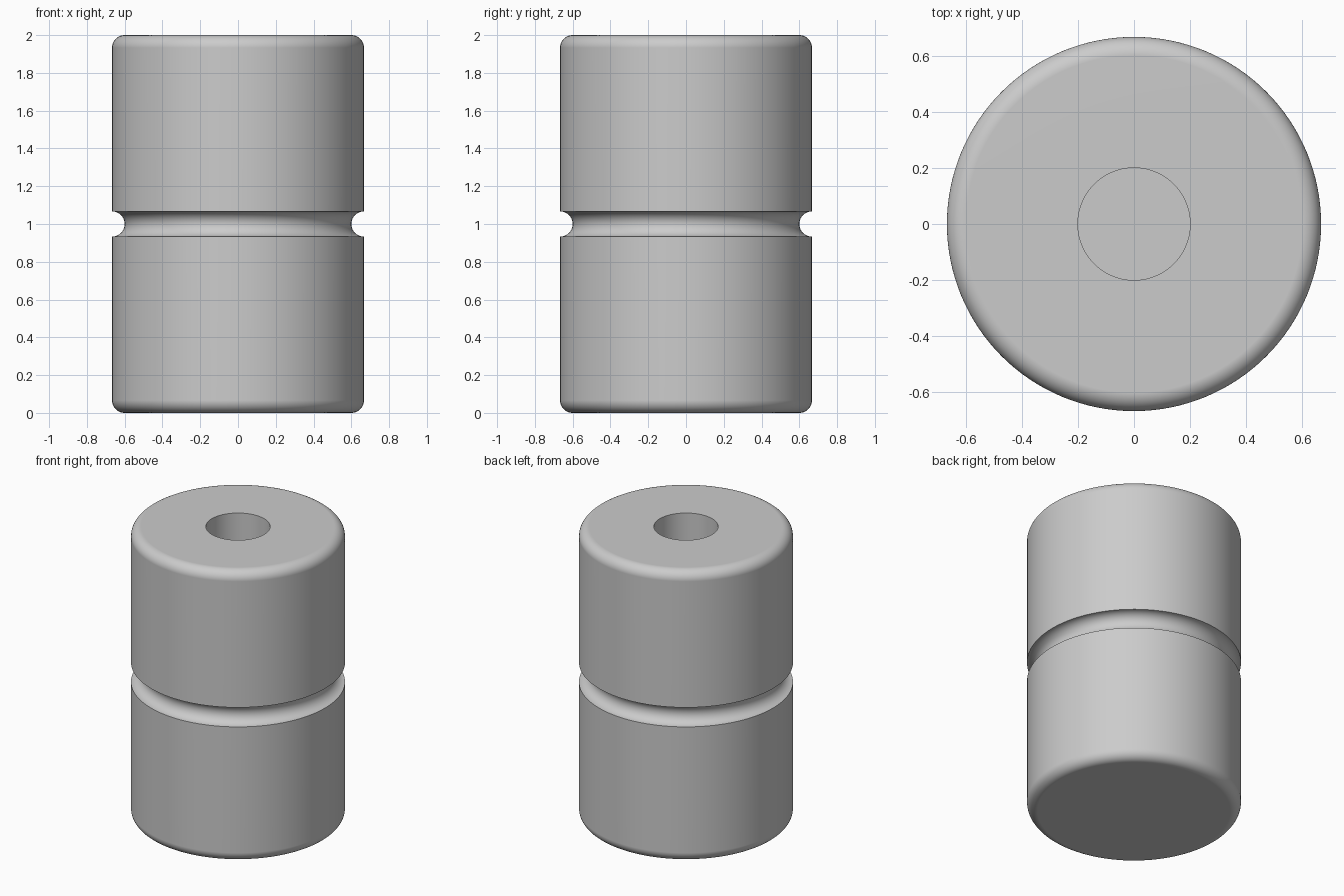
import bpy
import bmesh
from math import pi, sin, cos, radians

cube = bpy.data.objects.get("Cube")
if cube:
    bpy.data.objects.remove(cube, do_unlink=True)

HEIGHT, RADIUS = 2.0, 0.6667
FILLET = GROOVE = 0.0667
BORE_RADIUS, BORE_DEPTH = 0.2, 1.33
SEGMENTS = 128

grey = bpy.data.materials.new("light grey")
grey.use_nodes = True
colour = (0.6, 0.6, 0.6, 1)
grey.diffuse_color = colour
grey.node_tree.nodes["Principled BSDF"].inputs["Base Color"].default_value = colour


def arc(cx, cz, r, start, end, steps):
    """Points (radius, height) along an arc, angles in degrees."""
    angles = [radians(start + (end - start) * i / steps) for i in range(steps + 1)]
    return [(cx + r * cos(a), cz + r * sin(a)) for a in angles]


# Half section: base, rounded rim, groove, rounded rim, blind bore
inner = RADIUS - FILLET
profile = [(0, 0)]
profile += arc(inner, FILLET, FILLET, -90, 0, 10)
profile += arc(RADIUS, HEIGHT / 2, GROOVE, 270, 90, 20)
profile += arc(inner, HEIGHT - FILLET, FILLET, 0, 90, 10)
floor = HEIGHT - BORE_DEPTH
profile += [(BORE_RADIUS, HEIGHT), (BORE_RADIUS, floor), (0, floor)]

# Revolve the section about the vertical axis
bm = bmesh.new()
verts = [bm.verts.new((r, 0, z)) for r, z in profile]
edges = [bm.edges.new(pair) for pair in zip(verts, verts[1:])]
bmesh.ops.spin(bm, geom=verts + edges, cent=(0, 0, 0), axis=(0, 0, 1),
               angle=2 * pi, steps=SEGMENTS, use_duplicate=False)
bmesh.ops.remove_doubles(bm, verts=bm.verts, dist=0.0001)
bmesh.ops.recalc_face_normals(bm, faces=bm.faces)

mesh = bpy.data.meshes.new("grooved_cylinder")
bm.to_mesh(mesh)
bm.free()
mesh.materials.append(grey)
body = bpy.data.objects.new("grooved_cylinder", mesh)
bpy.context.collection.objects.link(body)

# Smooth surfaces with crisp groove and bore edges
bpy.ops.object.select_all(action="DESELECT")
body.select_set(True)
bpy.context.view_layer.objects.active = body
bpy.ops.object.shade_smooth_by_angle(angle=radians(30))
weighted = body.modifiers.new("weighted_normals", "WEIGHTED_NORMAL")
weighted.keep_sharp = True
